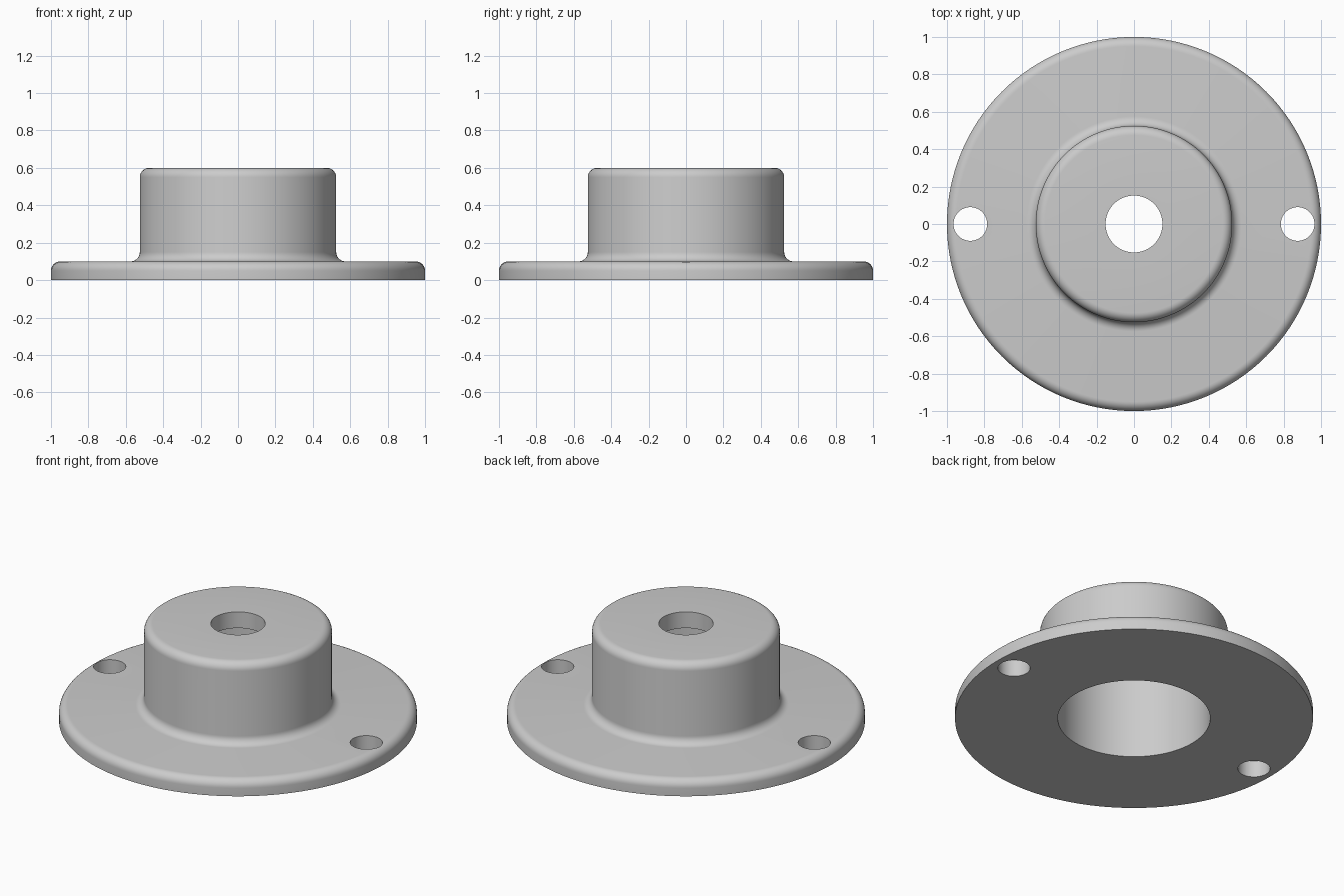
import bpy
import bmesh
from math import cos, sin, pi, radians

if "Cube" in bpy.data.objects:
    bpy.data.objects.remove(bpy.data.objects["Cube"], do_unlink=True)

SIDES = 128
FILLET = 0.05
HUB_R, BORE_R, HOLE_R = 0.525, 0.426, 0.152
FLANGE_H, CAP_BOTTOM, TOP = 0.1, 0.5, 0.6
BOLT_X, BOLT_R = 0.875, 0.09

# One plain grey for the whole casting
grey = bpy.data.materials.new("plain grey")
grey.use_nodes = True
colour = (0.6, 0.6, 0.6, 1)
grey.diffuse_color = colour
grey.node_tree.nodes["Principled BSDF"].inputs["Base Color"].default_value = colour


def arc(r, z, start, end, steps=8):
    """Quarter-round of the profile around centre (r, z)."""
    angles = [radians(start + (end - start) * i / steps) for i in range(steps + 1)]
    return [(r + FILLET * cos(a), z + FILLET * sin(a)) for a in angles]


def lathe(name, profile):
    """Revolve a closed (radius, height) profile around z."""
    bm = bmesh.new()
    rings = []
    for i in range(SIDES):
        a = 2 * pi * i / SIDES
        rings.append([bm.verts.new((r * cos(a), r * sin(a), z)) for r, z in profile])
    n = len(profile)
    for i in range(SIDES):
        here, after = rings[i], rings[(i + 1) % SIDES]
        for j in range(n):
            k = (j + 1) % n
            bm.faces.new((here[j], after[j], after[k], here[k]))
    bmesh.ops.recalc_face_normals(bm, faces=bm.faces)
    mesh = bpy.data.meshes.new(name)
    bm.to_mesh(mesh)
    bm.free()
    obj = bpy.data.objects.new(name, mesh)
    bpy.context.collection.objects.link(obj)
    return obj


# Flange and hollow hub in a single profile
profile = [(BORE_R, 0), (1, 0)]
profile += arc(1 - FILLET, FLANGE_H - FILLET, 0, 90)
profile += arc(HUB_R + FILLET, FLANGE_H + FILLET, 270, 180)
profile += arc(HUB_R - FILLET, TOP - FILLET, 0, 90)
profile += [(HOLE_R, TOP), (HOLE_R, CAP_BOTTOM), (BORE_R, CAP_BOTTOM)]
flange = lathe("flanged_hub", profile)
flange.data.materials.append(grey)

# Bolt holes through the flange
for side, x in (("left", BOLT_X), ("right", -BOLT_X)):
    bpy.ops.mesh.primitive_cylinder_add(vertices=64, radius=BOLT_R, depth=0.4, location=(x, 0, 0.05))
    cutter = bpy.context.object
    cutter.name = side + "_bolt_hole_cutter"
    cutter.data.materials.append(grey)
    cut = flange.modifiers.new(side + "_bolt_hole", "BOOLEAN")
    cut.operation = "DIFFERENCE"
    cut.solver = "EXACT"
    cut.object = cutter
    bpy.ops.object.select_all(action="DESELECT")
    flange.select_set(True)
    bpy.context.view_layer.objects.active = flange
    bpy.ops.object.modifier_apply(modifier=cut.name)
    bpy.data.objects.remove(cutter, do_unlink=True)

# Smooth rounds with crisp rims
bpy.ops.object.shade_smooth_by_angle(angle=radians(30))
